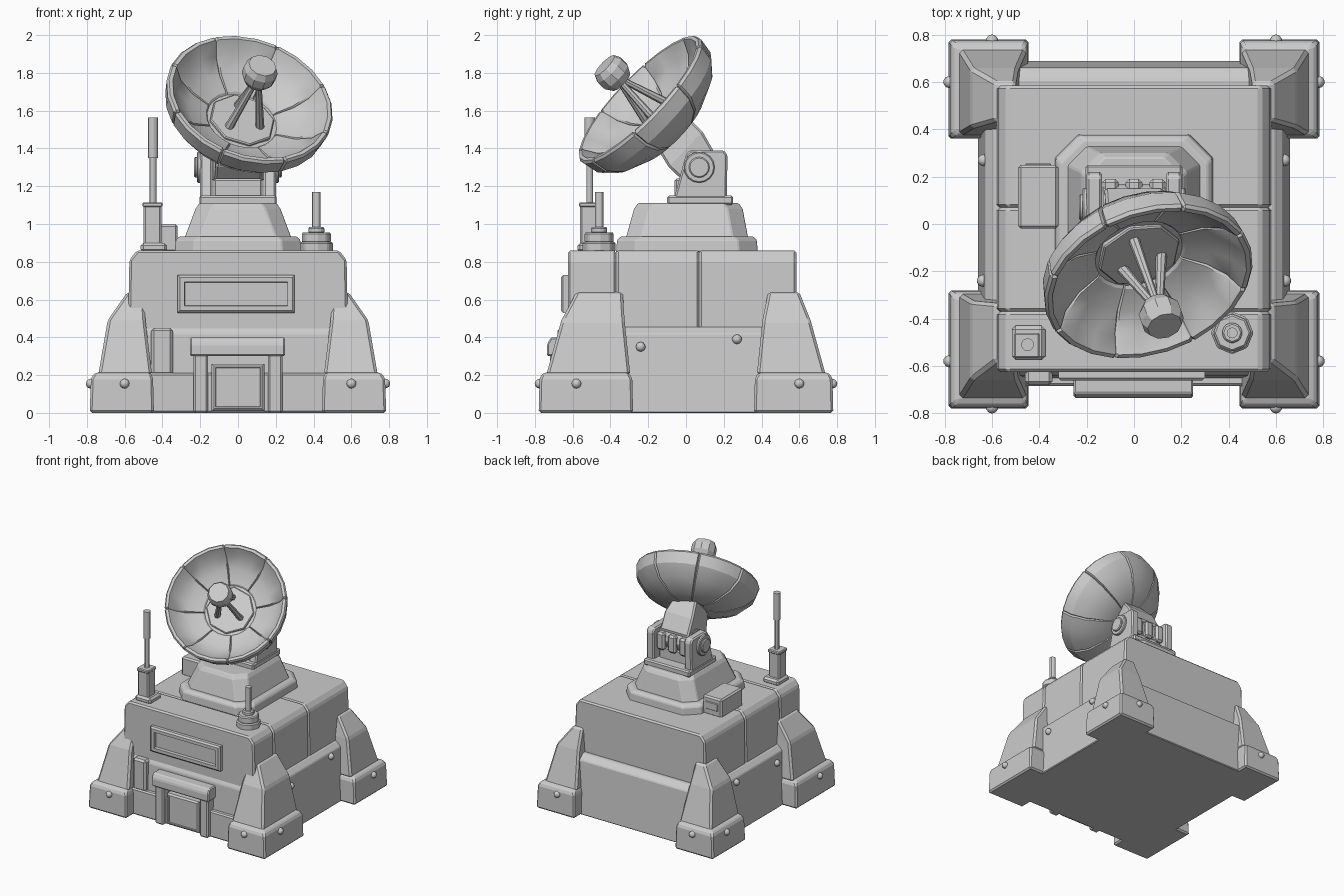
import bpy, bmesh, math
from mathutils import Vector, Matrix

cube = bpy.data.objects.get("Cube")
if cube:
    bpy.data.objects.remove(cube, do_unlink=True)

GREY = (0.6, 0.6, 0.6, 1)
grey = bpy.data.materials.new("plain_grey")
grey.use_nodes = True
grey.diffuse_color = GREY
grey.node_tree.nodes["Principled BSDF"].inputs["Base Color"].default_value = GREY


def finish(name, bm, bevel=0.0, smooth=False):
    bmesh.ops.recalc_face_normals(bm, faces=bm.faces)
    mesh = bpy.data.meshes.new(name)
    bm.to_mesh(mesh)
    bm.free()
    mesh.materials.append(grey)
    ob = bpy.data.objects.new(name, mesh)
    bpy.context.collection.objects.link(ob)
    if bevel:
        mod = ob.modifiers.new("edge_bevel", 'BEVEL')
        mod.width, mod.segments = bevel, 1
        mod.limit_method, mod.angle_limit = 'ANGLE', math.radians(25)
    if smooth:
        bpy.ops.object.select_all(action='DESELECT')
        ob.select_set(True)
        bpy.context.view_layer.objects.active = ob
        bpy.ops.object.shade_smooth_by_angle(angle=math.radians(30))
    return ob


def skin(bm, rings):
    """Join equal rings of points into a capped solid."""
    rings = [[bm.verts.new(p) for p in ring] for ring in rings]
    n = len(rings[0])
    for a, b in zip(rings, rings[1:]):
        for i in range(n):
            bm.faces.new((a[i], a[(i + 1) % n], b[(i + 1) % n], b[i]))
    bm.faces.new(rings[0])
    bm.faces.new(rings[-1])


def loft(name, sections, bevel=0.01, cut=0.0, mx=1):
    """Stack of rectangles (z, x0, x1, y0, y1), with optional cut corners."""
    rings = []
    for z, x0, x1, y0, y1 in sections:
        if cut:
            ring = [(x0 + cut, y0), (x1 - cut, y0), (x1, y0 + cut), (x1, y1 - cut),
                    (x1 - cut, y1), (x0 + cut, y1), (x0, y1 - cut), (x0, y0 + cut)]
        else:
            ring = [(x0, y0), (x1, y0), (x1, y1), (x0, y1)]
        rings.append([(mx * x, y, z) for x, y in ring])
    bm = bmesh.new()
    skin(bm, rings)
    return finish(name, bm, bevel)


def box(name, x0, x1, y0, y1, z0, z1, bevel=0.01):
    return loft(name, [(z0, x0, x1, y0, y1), (z1, x0, x1, y0, y1)], bevel)


def prism(name, pts, a, b, axis, bevel=0.01):
    """Extrude a profile along x (pts are y,z) or along y (pts are x,z)."""
    place = (lambda p, d: (d, p[0], p[1])) if axis == 'x' else (lambda p, d: (p[0], d, p[1]))
    bm = bmesh.new()
    skin(bm, [[place(p, d) for p in pts] for d in (a, b)])
    return finish(name, bm, bevel)


def tube(name, start, end, r1, r2=None, sides=12, bevel=0.0):
    start, end = Vector(start), Vector(end)
    d = end - start
    bm = bmesh.new()
    bmesh.ops.create_cone(bm, cap_ends=True, segments=sides, radius1=r1,
                          radius2=r1 if r2 is None else r2, depth=d.length)
    rot = d.to_track_quat('Z', 'Y').to_matrix().to_4x4()
    bm.transform(Matrix.Translation((start + end) / 2) @ rot)
    return finish(name, bm, bevel, smooth=sides > 8)


def bolt(loc):
    bm = bmesh.new()
    bmesh.ops.create_icosphere(bm, subdivisions=2, radius=0.026, matrix=Matrix.Translation(loc))
    finish("bolt", bm, smooth=True)


def framed(name, x0, x1, y0, y1, z0, z1, border, depth):
    """Box whose front face is inset and pushed back."""
    ob = box(name, x0, x1, y0, y1, z0, z1, 0)
    bm = bmesh.new()
    bm.from_mesh(ob.data)
    face = min(bm.faces, key=lambda f: f.calc_center_median().y)
    bmesh.ops.bevel(bm, geom=list(face.edges), offset=0.012, segments=1, affect='EDGES')
    bm.faces.ensure_lookup_table()
    face = min(bm.faces, key=lambda f: f.calc_center_median().y)
    bmesh.ops.inset_individual(bm, faces=[face], thickness=border)
    bmesh.ops.inset_individual(bm, faces=[face], thickness=0.003)
    bmesh.ops.translate(bm, verts=face.verts, vec=(0, depth, 0))
    bm.to_mesh(ob.data)
    bm.free()


# Bunker: sloped lower hull and three upper slabs with seams between them
loft("lower_hull", [(0, -.66, .66, -.66, .69), (.42, -.63, .63, -.64, .66),
                    (.455, -.59, .59, -.62, .61)], 0.006)
half = [(.585, .3), (.575, .81), (.535, .86)]
outline = half + [(-x, z) for x, z in reversed(half)]
for name, a, b in (("front_slab", -.625, -.37), ("middle_slab", -.37, .07), ("rear_slab", .07, .585)):
    prism(name, outline, a, b, 'y', 0.012)
box("front_skirt", -.5, .5, -.685, -.6, 0, .21)

# Corner buttresses: plinth, sloping leg and bolts
for mx, side in ((1, "left"), (-1, "right")):
    for end, y0, y1 in (("front", -.78, -.28), ("rear", .36, .78)):
        f, r = (.04, .015) if end == "front" else (.015, .04)
        loft(f"{end}_{side}_plinth", [(0, .445, .785, y0, y1), (.19, .45, .778, y0 + .005, y1 - .005),
                                      (.215, .465, .75, y0 + .03, y1 - .03)], 0.012, mx=mx)
        loft(f"{end}_{side}_leg", [(.2, .455, .74, y0 + f, y1 - r),
                                   (.49, .49, .69, y0 + 3 * f, y1 - 3 * r),
                                   (.64, .5, .585, y0 + 5 * f, y1 - 5 * r + .02)], 0.014, mx=mx)
        bolt((mx * .6, y0 + .005 if end == "front" else y1 - .005, .155))
        bolt((mx * .78, -.58 if end == "front" else .6, .155))
    bolt((mx * .638, -.24, .35))
    bolt((mx * .635, .27, .39))

# Front details: window, canopy, doorway and service box
framed("window_frame", -.32, .3, -.662, -.6, .53, .73, 0.035, 0.025)
prism("door_canopy", [(-.6, .3), (-.735, .3), (-.735, .365), (-.715, .4), (-.6, .4)], -.255, .25, 'x', 0.008)
box("right_door_post", -.235, -.16, -.72, -.6, 0, .31)
box("left_door_post", .16, .235, -.72, -.6, 0, .31)
framed("door", -.14, .14, -.705, -.6, .01, .26, 0.012, 0.006)
box("service_box", -.46, -.345, -.68, -.6, .2, .45, 0.015)
box("roof_box", -.49, -.32, -.02, .25, .85, 1.0, 0.012)
box("roof_box_vent", -.46, -.35, .24, .256, .9, .96, 0.004)

# Turret base with cut corners
loft("turret_flange", [(.85, -.335, .335, -.37, .38), (.915, -.33, .33, -.365, .375),
                       (.935, -.31, .31, -.345, .355)], 0.006, cut=0.1)
loft("turret_body", [(.92, -.285, .285, -.32, .33), (1.08, -.225, .225, -.275, .3),
                     (1.11, -.205, .205, -.255, .28)], 0.006, cut=0.08)
box("yoke_plate", -.205, .205, -.1, .25, 1.1, 1.15)

# Yoke arms with pivot caps
arm = [(-.07, 1.11), (0, 1.37), (.02, 1.39), (.2, 1.39), (.22, 1.365), (.215, 1.11)]
for mx, side in ((1, "left"), (-1, "right")):
    prism(f"{side}_yoke_arm", arm, mx * .135, mx * .2, 'x')
    tube(f"{side}_pivot_ring", (mx * .19, .07, 1.3), (mx * .218, .07, 1.3), .082, sides=16, bevel=0.006)
    tube(f"{side}_pivot_cap", (mx * .2, .07, 1.3), (mx * .232, .07, 1.3), .055, sides=16, bevel=0.006)
tube("pivot_drum", (-.13, .07, 1.3), (.13, .07, 1.3), .1, sides=12)
for x in (-.1, 0, .1):
    box("drum_lug", x - .035, x + .035, .05, .19, 1.22, 1.36, 0.015)
box("yoke_stop", -.13, .13, -.06, .16, 1.14, 1.24)

# Dish: local z is its aim
centre = Vector((.065, -.25, 1.665))
aim = Vector((.25, -.70, .67)).normalized()
place = Matrix.Translation(centre) @ aim.to_track_quat('Z', 'Y').to_matrix().to_4x4()

neck = bmesh.new()
pivot = Vector((0, .08, 1.29))
back = centre - aim * .21
ends = []
for p, w, h in ((pivot, .125, .11), (pivot.lerp(back, .45), .125, .13), (back, .09, .11)):
    up = Vector((0, .67, .7)).normalized()
    ends.append([p + Vector((sx * w, 0, 0)) + up * sy * h
                 for sx, sy in ((-1, -1), (1, -1), (1, 1), (-1, 1))])
skin(neck, ends)
finish("dish_neck", neck, 0.012)

# Eight dish panels, parted by shallow grooves inside and out
outer = [(.12, -.262), (.23, -.25), (.37, -.18), (.44, -.1), (.455, -.015)]
inner = [(.445, 0), (.425, 0), (.38, -.075), (.3, -.135), (.2, -.168), (.19, -.18)]
rows = []
for k in range(8):
    base = math.radians(45 * k + 12)
    for step, groove in ((0, .012), (1.2, 0), (15, 0), (30, 0), (43.8, 0)):
        t = base + math.radians(step)
        ring = [(r - groove, z + groove * .6) for r, z in outer]
        ring += [(r, z - groove) for r, z in inner]
        rows.append([(r * math.cos(t), r * math.sin(t), z) for r, z in ring])
bm = bmesh.new()
cols = [[bm.verts.new(p) for p in row] for row in rows]
for a, b in zip(cols, cols[1:] + cols[:1]):
    for i in range(len(a) - 1):
        bm.faces.new((a[i], a[i + 1], b[i + 1], b[i]))
bm.faces.new([c[0] for c in cols])
bm.faces.new([c[-1] for c in cols])
bm.transform(place)
finish("dish", bm, smooth=True)
tube("dish_hub", place @ Vector((0, 0, -.2)), place @ Vector((0, 0, -.165)), .18, sides=8, bevel=0.006)

# Feed horn on its struts
for k in range(3):
    t = math.radians(120 * k + 90)
    foot = place @ Vector((.1 * math.cos(t), .1 * math.sin(t), -.17))
    tube("feed_strut", foot, place @ Vector((0, 0, .17)), .024, .015, sides=8)
for name, z0, z1, r1, r2 in (("feed_collar", .13, .175, .065, .092), ("feed_horn", .175, .225, .092, .092),
                             ("feed_cap", .225, .26, .092, .075)):
    tube(name, place @ Vector((0, 0, z0)), place @ Vector((0, 0, z1)), r1, r2, sides=10)

# Tall antenna
box("tall_antenna_foot", -.515, -.375, -.575, -.43, .85, .9, 0.015)
box("tall_antenna_box", -.5, -.405, -.56, -.465, .89, 1.105)
box("tall_antenna_lid", -.506, -.4, -.566, -.46, 1.09, 1.115, 0.006)
tube("tall_antenna_rod", (-.45, -.51, 1.1), (-.45, -.51, 1.36), .018)
tube("tall_antenna_tip", (-.45, -.51, 1.35), (-.45, -.51, 1.565), .027)

# Short antenna
for name, z0, z1, r in (("short_antenna_foot", .85, .905, .09), ("short_antenna_ring", .9, .955, .08),
                        ("short_antenna_collar", .95, .985, .045), ("short_antenna_rod", .98, 1.17, .023)):
    tube(name, (.415, -.46, z0), (.415, -.46, z1), r, sides=8 if r > .03 else 12, bevel=0.008 if r > .03 else 0)
